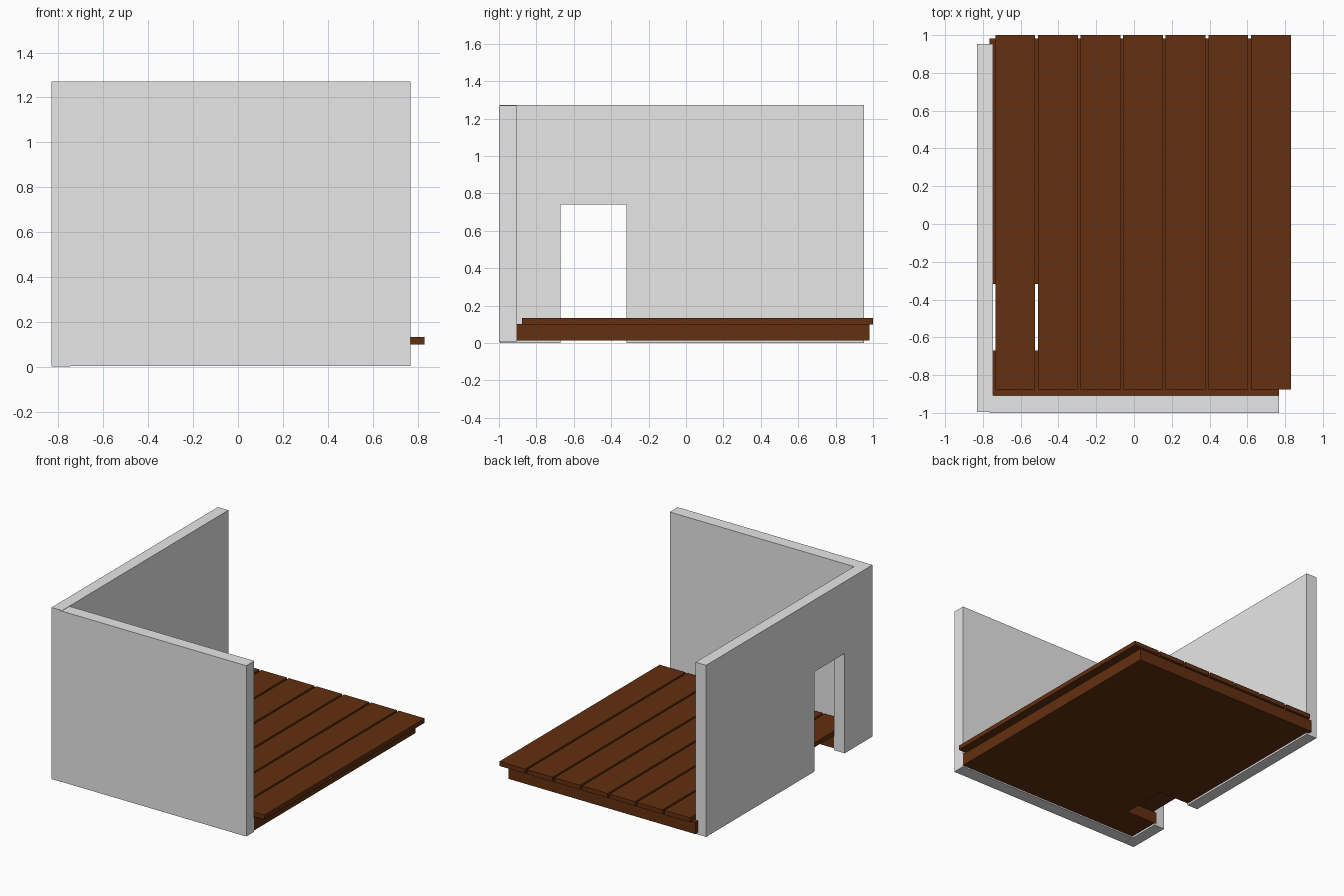
import bpy, bmesh
from mathutils import Vector

if "Cube" in bpy.data.objects:
    bpy.data.objects.remove(bpy.data.objects["Cube"])


def material(name, rgb):
    m = bpy.data.materials.new(name)
    m.diffuse_color = (*rgb, 1)
    m.use_nodes = True
    m.node_tree.nodes["Principled BSDF"].inputs["Base Color"].default_value = m.diffuse_color
    return m


plaster = material("pale_grey_plaster", (0.8, 0.8, 0.8))
wood = material("dark_brown_wood", (0.125, 0.029, 0.005))


def extrude(name, points, direction, mat):
    """Solid from a flat outline pushed along a direction."""
    bm = bmesh.new()
    face = bm.faces.new([bm.verts.new(p) for p in points])
    new = bmesh.ops.extrude_face_region(bm, geom=[face])["geom"]
    verts = [v for v in new if isinstance(v, bmesh.types.BMVert)]
    bmesh.ops.translate(bm, verts=verts, vec=Vector(direction))
    bmesh.ops.recalc_face_normals(bm, faces=bm.faces)
    mesh = bpy.data.meshes.new(name)
    bm.to_mesh(mesh)
    bm.free()
    mesh.materials.append(mat)
    obj = bpy.data.objects.new(name, mesh)
    bpy.context.collection.objects.link(obj)
    return obj


def box(name, x0, x1, y0, y1, z0, z1, mat):
    outline = [(x0, y0, z0), (x1, y0, z0), (x1, y1, z0), (x0, y1, z0)]
    return extrude(name, outline, (0, 0, z1 - z0), mat)


DOOR_Y0, DOOR_Y1, DOOR_TOP = -0.67, -0.318, 0.74

# Side wall with doorway open to the ground
side = [(-0.995, 0), (DOOR_Y0, 0), (DOOR_Y0, DOOR_TOP), (DOOR_Y1, DOOR_TOP),
        (DOOR_Y1, 0), (0.952, 0), (0.952, 1.272), (-0.995, 1.272)]
extrude("side_wall", [(-0.832, y, z) for y, z in side], (0.086, 0, 0), plaster)

# Front wall, overlapping the side wall at the corner
box("front_wall", -0.765, 0.768, -1.0, -0.907, 0.004, 1.27, plaster)

# Floor base, notched behind the doorway
base = [(-0.765, -0.91), (0.768, -0.91), (0.768, 0.982), (-0.765, 0.982),
        (-0.765, DOOR_Y1), (-0.505, DOOR_Y1), (-0.505, DOOR_Y0), (-0.765, DOOR_Y0)]
extrude("floor_base", [(x, y, 0.014) for x, y in base], (0, 0, 0.088), wood)

# Seven floor planks separated by narrow gaps
PITCH, WIDTH = 0.2255, 0.211
for i in range(7):
    x = -0.734 + i * PITCH
    box(f"floor_plank_{i + 1}", x, x + WIDTH, -0.877, 1.0, 0.1, 0.133, wood)
